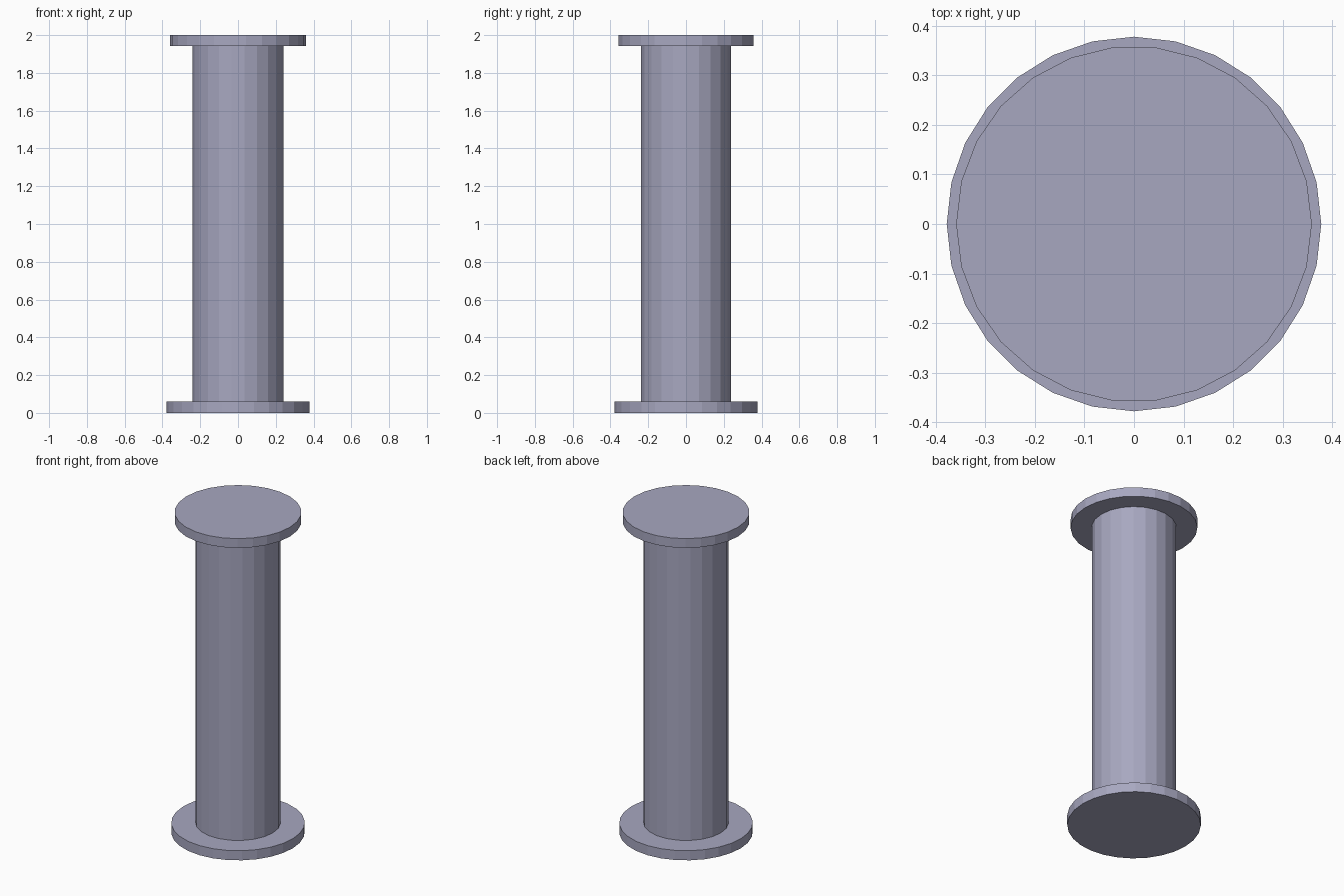
import bpy
import math

if "Cube" in bpy.data.objects:
    bpy.data.objects.remove(bpy.data.objects["Cube"])

# Blue-grey metal shared by all parts
metal = bpy.data.materials.new("blue_grey_metal")
metal.diffuse_color = (0.39, 0.39, 0.53, 1.0)
metal.use_nodes = True
metal.node_tree.nodes["Principled BSDF"].inputs["Base Color"].default_value = metal.diffuse_color


def disc(name, sides, radius, z0, z1):
    """Flat-shaded capped cylinder from z0 to z1 with a corner on the x axis."""
    bpy.ops.mesh.primitive_cylinder_add(
        vertices=sides, radius=radius, depth=z1 - z0,
        location=(0, 0, (z0 + z1) / 2), rotation=(0, 0, math.pi / 2))
    obj = bpy.context.object
    obj.name = obj.data.name = name
    obj.data.materials.append(metal)


# Wide foot plate
disc("base_plate", 28, 0.378, 0.0, 0.06)
# Column between the plates
disc("column_shaft", 22, 0.241, 0.06, 1.942)
# Slightly narrower cap plate
disc("top_plate", 26, 0.359, 1.942, 2.0)
